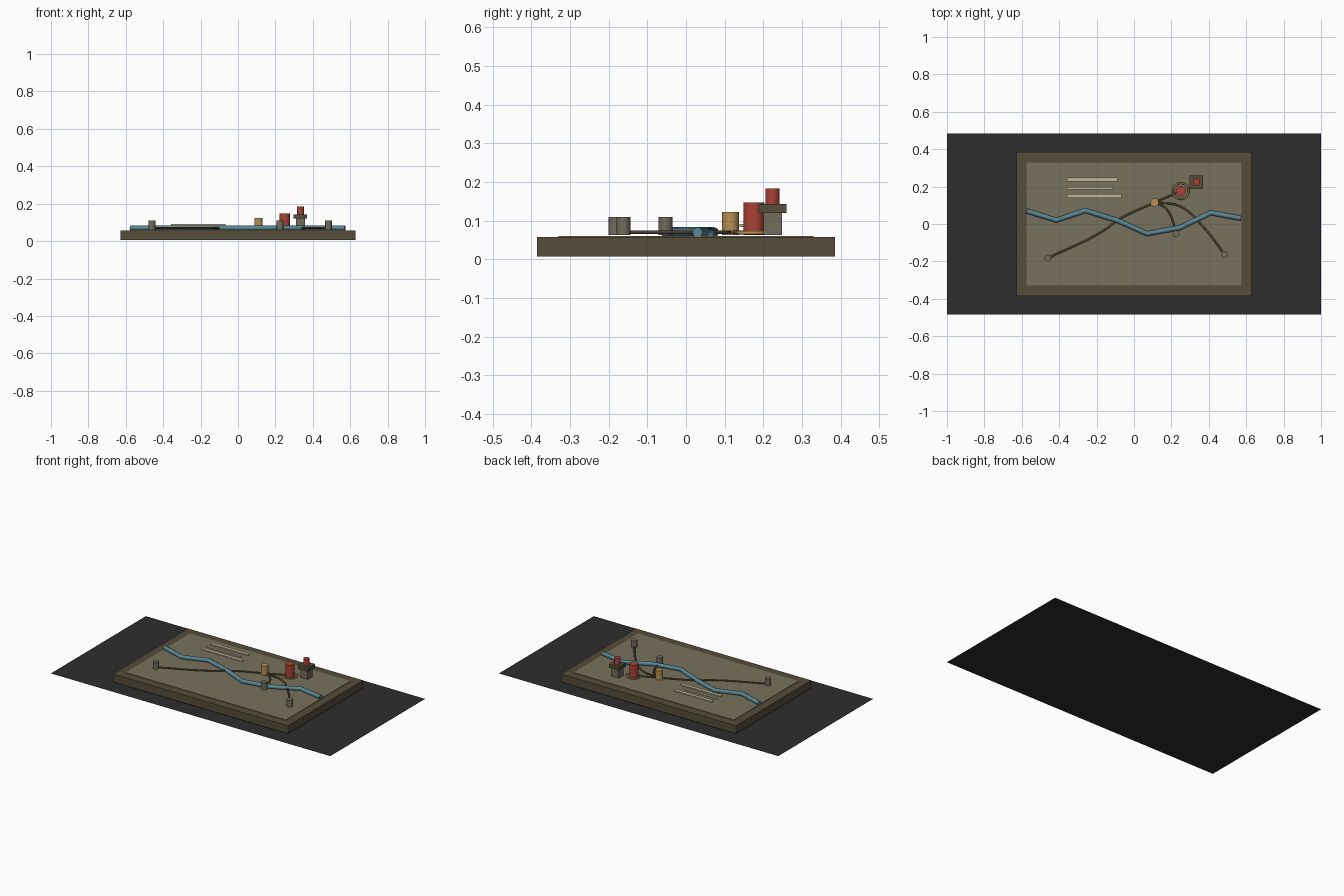
import bpy
import math

cube = bpy.data.objects.get("Cube")
if cube:
    bpy.data.objects.remove(cube, do_unlink=True)


def material(name, colour):
    m = bpy.data.materials.new(name)
    m.use_nodes = True
    rgba = (*colour, 1)
    m.diffuse_color = rgba
    m.node_tree.nodes["Principled BSDF"].inputs["Base Color"].default_value = rgba
    return m


charcoal = material("charcoal", (0.027, 0.027, 0.028))
wood = material("dark wood", (0.093, 0.073, 0.042))
parchment = material("parchment", (0.19, 0.165, 0.11))
stone = material("stone", (0.17, 0.15, 0.11))
water = material("water blue", (0.10, 0.24, 0.29))
red = material("brick red", (0.40, 0.055, 0.034))
gold = material("ochre", (0.48, 0.28, 0.09))
cream = material("cream", (0.56, 0.46, 0.32))
earth = material("road brown", (0.115, 0.083, 0.05))


def finish(name, mat, smooth=False):
    ob = bpy.context.object
    ob.name = name
    ob.data.materials.append(mat)
    if smooth:
        bpy.ops.object.shade_smooth_by_angle(angle=math.radians(40))
    return ob


def box(name, mat, x, y, z0, z1, width, depth):
    bpy.ops.mesh.primitive_cube_add(size=1, location=(x, y, (z0 + z1) / 2))
    ob = finish(name, mat)
    ob.scale = (width, depth, z1 - z0)


def drum(name, mat, x, y, z0, z1, radius):
    bpy.ops.mesh.primitive_cylinder_add(
        vertices=32, radius=radius, depth=z1 - z0, location=(x, y, (z0 + z1) / 2))
    finish(name, mat, True)


def tube(name, mat, points, z, radius, smooth_path):
    curve = bpy.data.curves.new(name, "CURVE")
    curve.dimensions = "3D"
    curve.bevel_depth = radius
    curve.bevel_resolution = 2
    curve.use_fill_caps = True
    spline = curve.splines.new("BEZIER" if smooth_path else "POLY")
    pts = spline.bezier_points if smooth_path else spline.points
    pts.add(len(points) - 1)
    for p, (x, y) in zip(pts, points):
        if smooth_path:
            p.co = (x, y, z)
            p.handle_left_type = p.handle_right_type = "AUTO"
        else:
            p.co = (x, y, z, 1)
    curve.materials.append(mat)
    bpy.context.collection.objects.link(bpy.data.objects.new(name, curve))


# Table surface
bpy.ops.mesh.primitive_plane_add(size=1)
ground = finish("ground_sheet", charcoal)
ground.scale = (2, 0.97, 1)

# Board and map sheet
box("board", wood, 0, 0, 0.007, 0.058, 1.254, 0.77)
box("map_sheet", parchment, 0, 0, 0.056, 0.061, 1.148, 0.66)

# River
tube("river", water, [(-0.575, 0.07), (-0.415, 0.02), (-0.26, 0.072), (-0.087, 0.018),
                      (0.07, -0.052), (0.245, -0.02), (0.41, 0.06), (0.572, 0.03)],
     0.07, 0.0135, False)

# Roads
hub = (0.11, 0.115)
roads = {
    "west_road": [(-0.46, -0.182), (-0.17, -0.04), (-0.08, 0.025), hub],
    "fort_road": [hub, (0.25, 0.176)],
    "south_road": [hub, (0.165, 0.088), (0.202, 0.03), (0.225, -0.053)],
    "east_road": [hub, (0.245, 0.095), (0.37, -0.015), (0.484, -0.162)],
}
for name, path in roads.items():
    tube(name, earth, path, 0.07, 0.005, True)

# Settlement markers
for name, path in roads.items():
    x, y = path[0] if name == "west_road" else path[-1]
    if name != "fort_road":
        drum(name.replace("road", "marker"), stone, x, y, 0.063, 0.109, 0.018)
drum("hub_marker", gold, *hub, 0.063, 0.123, 0.022)

# Main marker with ring
drum("main_marker", red, 0.25, 0.176, 0.063, 0.147, 0.027)
bpy.ops.mesh.primitive_torus_add(location=(0.25, 0.176, 0.069), major_radius=0.042,
                                 minor_radius=0.005, major_segments=40, minor_segments=10)
finish("main_marker_ring", gold, True)

# Watchtower
box("tower_body", stone, 0.334, 0.224, 0.063, 0.12, 0.05, 0.048)
box("tower_platform", wood, 0.334, 0.224, 0.12, 0.143, 0.072, 0.072)
drum("tower_top", red, 0.334, 0.224, 0.143, 0.184, 0.0185)

# Legend strips
for i, (y, length, depth) in enumerate([(0.238, 0.27, 0.022), (0.191, 0.245, 0.015),
                                        (0.149, 0.29, 0.022)]):
    box(f"legend_strip_{i + 1}", cream, -0.358 + length / 2, y, 0.084, 0.092, length, depth)
